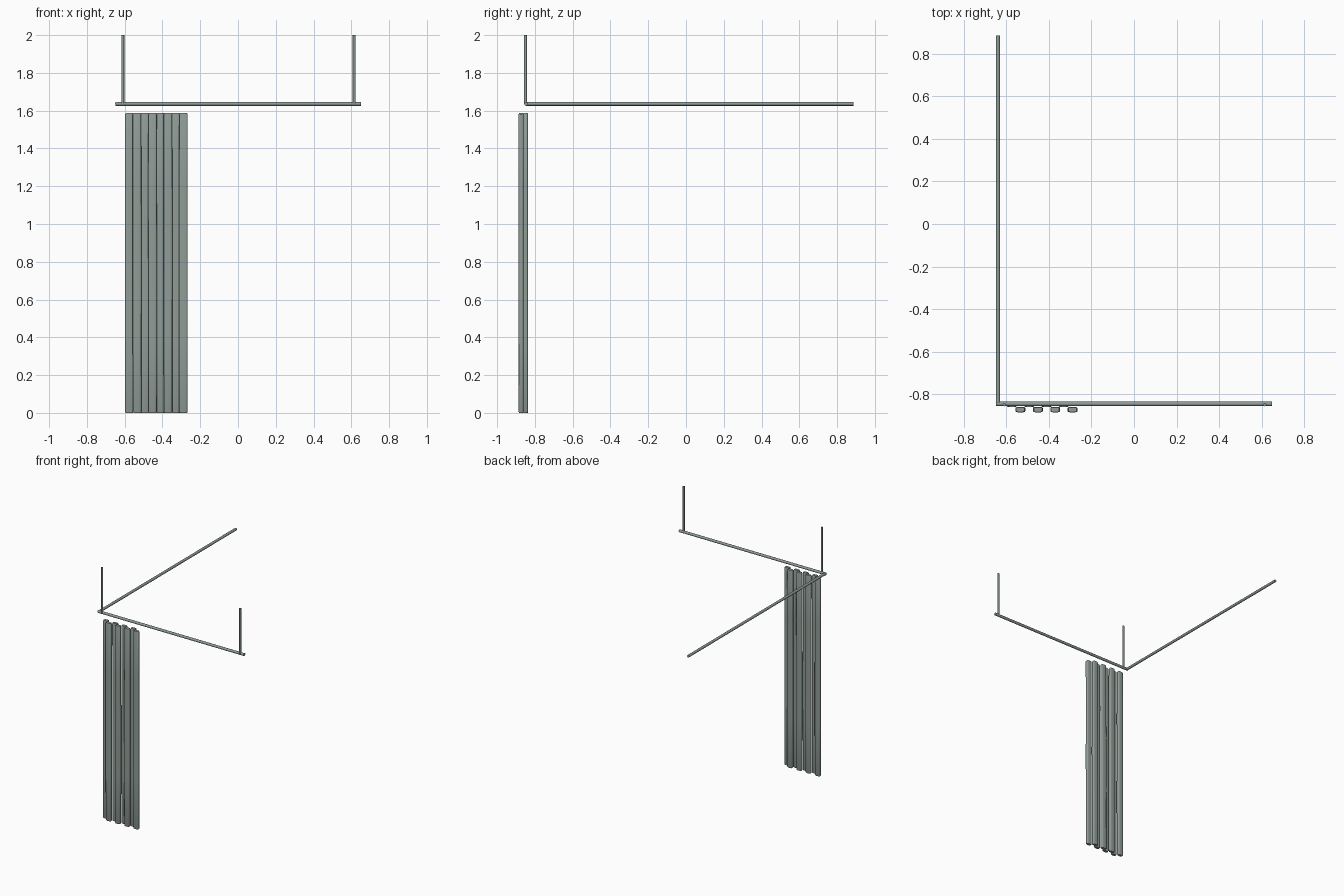
import bpy, bmesh, math, random
from mathutils import Vector

if "Cube" in bpy.data.objects:
    bpy.data.objects.remove(bpy.data.objects["Cube"])

random.seed(4)
mat = bpy.data.materials.new("grey_green")
mat.diffuse_color = (0.28, 0.335, 0.31, 1)
mat.use_nodes = True
mat.node_tree.nodes["Principled BSDF"].inputs["Base Color"].default_value = mat.diffuse_color


def finish(bm, name):
    bmesh.ops.recalc_face_normals(bm, faces=bm.faces)
    me = bpy.data.meshes.new(name)
    bm.to_mesh(me)
    bm.free()
    me.materials.append(mat)
    ob = bpy.data.objects.new(name, me)
    bpy.context.collection.objects.link(ob)
    bpy.ops.object.select_all(action='DESELECT')
    ob.select_set(True)
    bpy.context.view_layer.objects.active = ob
    bpy.ops.object.shade_smooth_by_angle(angle=math.radians(35))
    return ob


def rod(name, a, b, r, sides=16):
    a, b = Vector(a), Vector(b)
    bm = bmesh.new()
    bmesh.ops.create_cone(bm, cap_ends=True, segments=sides, radius1=r,
                          radius2=r, depth=(b - a).length)
    bm.transform((b - a).to_track_quat('Z', 'Y').to_matrix().to_4x4())
    bmesh.ops.translate(bm, vec=(a + b) / 2, verts=bm.verts)
    return finish(bm, name)


def fold(name, cx, cy, hx, hy):
    # Rounded-rectangle tube lofted upward, gently uneven along its height
    rings = []
    bm = bmesh.new()
    levels = [(0, 0.85), (0.006, 1), (0.4, 1.02), (0.8, 1.04),
              (1.2, 1.02), (1.58, 1), (1.587, 0.85)]
    for z, s in levels:
        dx = random.uniform(-0.001, 0.001)
        ring = []
        for i in range(20):
            t = 2 * math.pi * (i + 0.5) / 20
            c, n = math.cos(t), math.sin(t)
            x = math.copysign(abs(c) ** 0.5, c) * hx * s
            y = math.copysign(abs(n) ** 0.5, n) * hy * min(s, 1)
            ring.append(bm.verts.new((cx + dx + x, cy + y, z)))
        rings.append(ring)
    for lo, hi in zip(rings, rings[1:]):
        for i in range(20):
            j = (i + 1) % 20
            bm.faces.new((lo[i], lo[j], hi[j], hi[i]))
    bm.faces.new(rings[0])
    bm.faces.new(rings[-1])
    return finish(bm, name)


# Curtain rails meeting at the corner
rod("front_rail", (-0.648, -0.846, 1.636), (0.65, -0.846, 1.636), 0.0105)
rod("side_rail", (-0.64, -0.848, 1.636), (-0.64, 0.886, 1.636), 0.0102)

# Ceiling hangers
for side, x in (("left", -0.61), ("right", 0.615)):
    rod(side + "_hanger", (x, -0.85, 1.636), (x, -0.85, 2.0), 0.0078, 12)

# Gathered curtain: folds alternating back and front
for i in range(8):
    x = -0.575 + i * 0.0408
    y = -0.849 if i % 2 == 0 else -0.873
    fold("curtain_fold_%d" % (i + 1), x, y, 0.0225, 0.013)
